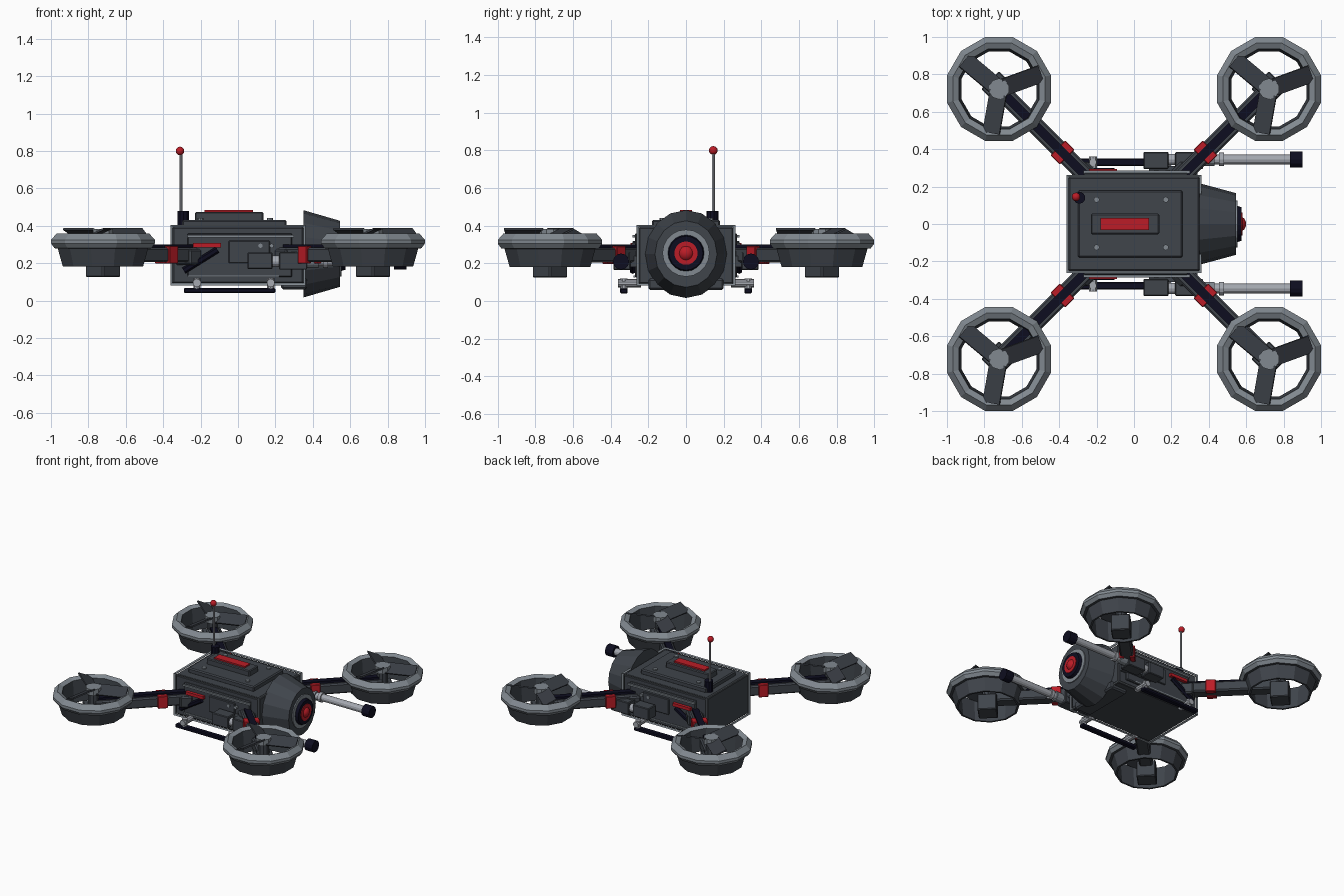
import bpy, bmesh, math
from mathutils import Matrix, Vector

old = bpy.data.objects.get("Cube")
if old:
    bpy.data.objects.remove(old)


def material(name, rgb):
    m = bpy.data.materials.new(name)
    m.use_nodes = True
    m.diffuse_color = (*rgb, 1)
    m.node_tree.nodes["Principled BSDF"].inputs["Base Color"].default_value = (*rgb, 1)
    return m


HULL = material("dark grey hull", (.05, .058, .07))
BLADE = material("charcoal blades", (.04, .046, .057))
TRIM = material("mid grey trim", (.22, .25, .28))
STEEL = material("light steel", (.38, .40, .44))
NAVY = material("near black navy", (.004, .004, .014))
RED = material("red accent", (.5, .012, .02))


def finish(name, bm, mat, bevel=0, smooth=False):
    bmesh.ops.recalc_face_normals(bm, faces=bm.faces)
    mesh = bpy.data.meshes.new(name)
    bm.to_mesh(mesh)
    bm.free()
    ob = bpy.data.objects.new(name, mesh)
    bpy.context.collection.objects.link(ob)
    for m in mat if isinstance(mat, list) else [mat]:
        mesh.materials.append(m)
    if bevel:
        mod = ob.modifiers.new("bevel", "BEVEL")
        mod.width, mod.segments = bevel, 1
    if smooth:
        for p in mesh.polygons:
            p.use_smooth = True
    return ob


def box(name, x, y, z, mat, bevel=0, matrix=Matrix()):
    """Box from (low, high) ranges, then moved by matrix."""
    bm = bmesh.new()
    bmesh.ops.create_cube(bm, size=1)
    for v in bm.verts:
        v.co = matrix @ Vector([lo + (c + .5) * (hi - lo)
                                for c, (lo, hi) in zip(v.co, (x, y, z))])
    return finish(name, bm, mat, bevel)


def rod(name, a, b, r, mat, sides=12, r2=None):
    """Cylinder or cone between two points."""
    a, b = Vector(a), Vector(b)
    bm = bmesh.new()
    bmesh.ops.create_cone(bm, cap_ends=True, segments=sides, radius1=r,
                          radius2=r if r2 is None else r2, depth=(b - a).length)
    turn = (b - a).to_track_quat("Z", "Y").to_matrix().to_4x4()
    bm.transform(Matrix.Translation((a + b) / 2) @ turn)
    return finish(name, bm, mat)


def ball(name, centre, r, mat):
    bm = bmesh.new()
    bmesh.ops.create_uvsphere(bm, u_segments=14, v_segments=8, radius=r)
    bm.transform(Matrix.Translation(centre))
    return finish(name, bm, mat, smooth=True)


def lathe(name, profile, sides, mats, rule, matrix):
    """Closed ring of revolution; rule gives each profile edge its colour."""
    bm = bmesh.new()
    rings = []
    for i in range(sides):
        a = (i + .5) * math.tau / sides
        rings.append([bm.verts.new((r * math.cos(a), r * math.sin(a), z)) for r, z in profile])
    n = len(profile)
    for i, ring in enumerate(rings):
        nxt = rings[(i + 1) % sides]
        for j in range(n):
            k = (j + 1) % n
            f = bm.faces.new((ring[j], nxt[j], nxt[k], ring[k]))
            f.material_index = rule(j)
    bm.transform(matrix)
    return finish(name, bm, mats)


# Hull with raised edge trim
box("hull", (-.355, .355), (-.255, .255), (.088, .397), HULL, .012)
frame = box("hull_edge_trim", (-.357, .357), (-.257, .257), (.087, .399), TRIM)
wire = frame.modifiers.new("wire", "WIREFRAME")
wire.thickness, wire.offset, wire.use_even_offset = .018, 0, False
box("nose_collar", (.23, .37), (-.2, .2), (.06, .12), HULL, .01)

# Stepped roof plates, light strip and bolts
box("roof_plate", (-.3, .26), (-.18, .18), (.39, .432), HULL, .008)
box("roof_block", (-.23, .135), (-.055, .055), (.42, .474), HULL, .006)
box("roof_red_strip", (-.18, .08), (-.032, .032), (.47, .485), RED)
for x in (-.2, .17):
    for y in (-.125, .13):
        rod("roof_bolt", (x, y, .43), (x, y, .442), .016, TRIM, 8)

# Nose cone and lens
nose = rod("nose_cone", (.35, 0, 0), (.545, 0, 0), .218, HULL, 16, .165)
nose.scale.z, nose.location.z = 1.07, .25
rod("lens_trim_ring", (.54, 0, .255), (.553, 0, .255), .125, TRIM, 20)
rod("lens_housing", (.54, 0, .255), (.575, 0, .255), .1, NAVY, 20, .09)
rod("lens_inner_ring", (.57, 0, .255), (.58, 0, .255), .062, RED, 20)
ball("lens", (.555, 0, .255), .045, RED)

# Antenna
rod("antenna_base", (-.292, .14, .395), (-.292, .14, .478), .032, NAVY, 10)
rod("antenna_rod", (-.305, .145, .47), (-.305, .145, .8), .008, STEEL, 8)
ball("antenna_tip", (-.31, .145, .8), .023, RED)

# Side details, guns and skids, the same on front and back
for side, s in (("front", -1), ("back", 1)):
    def span(lo, hi):
        return tuple(sorted((s * lo, s * hi)))

    box(side + "_side_panel", (-.27, .29), span(.25, .272), (.125, .36), HULL, .006)
    box(side + "_access_panel", (-.05, .17), span(.27, .284), (.2, .32), HULL, .004)
    box(side + "_upper_rail", (-.27, .3), span(.27, .285), (.338, .35), TRIM)
    box(side + "_lower_rail", (-.27, .22), span(.27, .278), (.125, .135), TRIM)
    for x in (.12, .18):
        rod(side + "_panel_bolt", (x, s * .27, .293), (x, s * .29, .293), .012, TRIM, 8)
    box(side + "_red_strip", (-.24, -.09), span(.27, .295), (.285, .308), RED)
    rod(side + "_brace", (-.29, s * .283, .16), (-.11, s * .283, .272), .018, NAVY, 6)

    # Gun
    y, z = s * .345, .21
    box(side + "_gun_rear_block", (.05, .185), span(.295, .385), (.168, .258), HULL, .005)
    box(side + "_gun_mount", (.22, .37), span(.295, .385), (.165, .26), HULL, .005)
    box(side + "_gun_bracket", (.08, .34), span(.25, .31), (.18, .24), HULL)
    rod(side + "_gun_link", (.17, y, z), (.24, y, z), .03, STEEL)
    rod(side + "_gun_sleeve", (.36, y, z), (.43, y, z), .036, TRIM)
    rod(side + "_gun_barrel", (.42, y, z), (.85, y, z), .026, STEEL)
    rod(side + "_gun_collar", (.455, y, z), (.48, y, z), .036, STEEL)
    rod(side + "_gun_muzzle", (.835, y, z), (.9, y, z), .043, NAVY)

    # Landing skid
    box(side + "_skid", (-.29, .2), span(.31, .35), (.04, .068), NAVY, .006)
    for x in (-.22, .175):
        rod(side + "_skid_strut", (x, s * .24, .095), (x, s * .36, .095), .022, STEEL, 10)
        rod(side + "_skid_post", (x, s * .33, .06), (x, s * .33, .12), .02, STEEL, 10)

# Four arms with ducted rotors
DUCT = [(.222, .345), (.255, .36), (.287, .325), (.287, .305), (.268, .28),
        (.25, .278), (.222, .182), (.208, .182)]
for sx in (-1, 1):
    for sy in (-1, 1):
        tag = ("front" if sy < 0 else "back") + ("_left" if sx > 0 else "_right")
        cx, cy = sx * .722, sy * .722
        along = Matrix.Rotation(math.atan2(sy, sx), 4, "Z")
        box(tag + "_arm", (.34, 1.02), (-.046, .046), (.205, .283), HULL, .01, along)
        box(tag + "_arm_spine", (.34, 1.0), (-.023, .023), (.27, .3), NAVY, 0, along)
        for e in (-1, 1):
            box(tag + "_arm_band", (.505, .575), tuple(sorted((e * .02, e * .056))),
                (.197, .292), RED, .004, along)
        box(tag + "_arm_root", (.33, .42), (-.06, .06), (.19, .275), HULL, .01, along)

        place = Matrix.Translation((cx, cy, 0))
        lathe(tag + "_duct", DUCT, 12, [HULL, TRIM], lambda j: 1 if j < 4 else 0, place)
        box(tag + "_motor", (-.067, .067), (-.067, .067), (.125, .25), HULL, .006,
            place @ along)
        rod(tag + "_motor_shaft", (cx, cy, .24), (cx, cy, .35), .04, HULL, 10)
        rod(tag + "_hub", (cx, cy, .335), (cx, cy, .382), .056, TRIM, 10)
        for k in range(3):
            pose = (place @ Matrix.Translation((0, 0, .362))
                    @ Matrix.Rotation(math.radians(20 + 120 * k), 4, "Z")
                    @ Matrix.Rotation(math.radians(25), 4, "X"))
            box(tag + "_blade", (.03, .24), (-.05, .05), (-.005, .005), BLADE, 0, pose)
